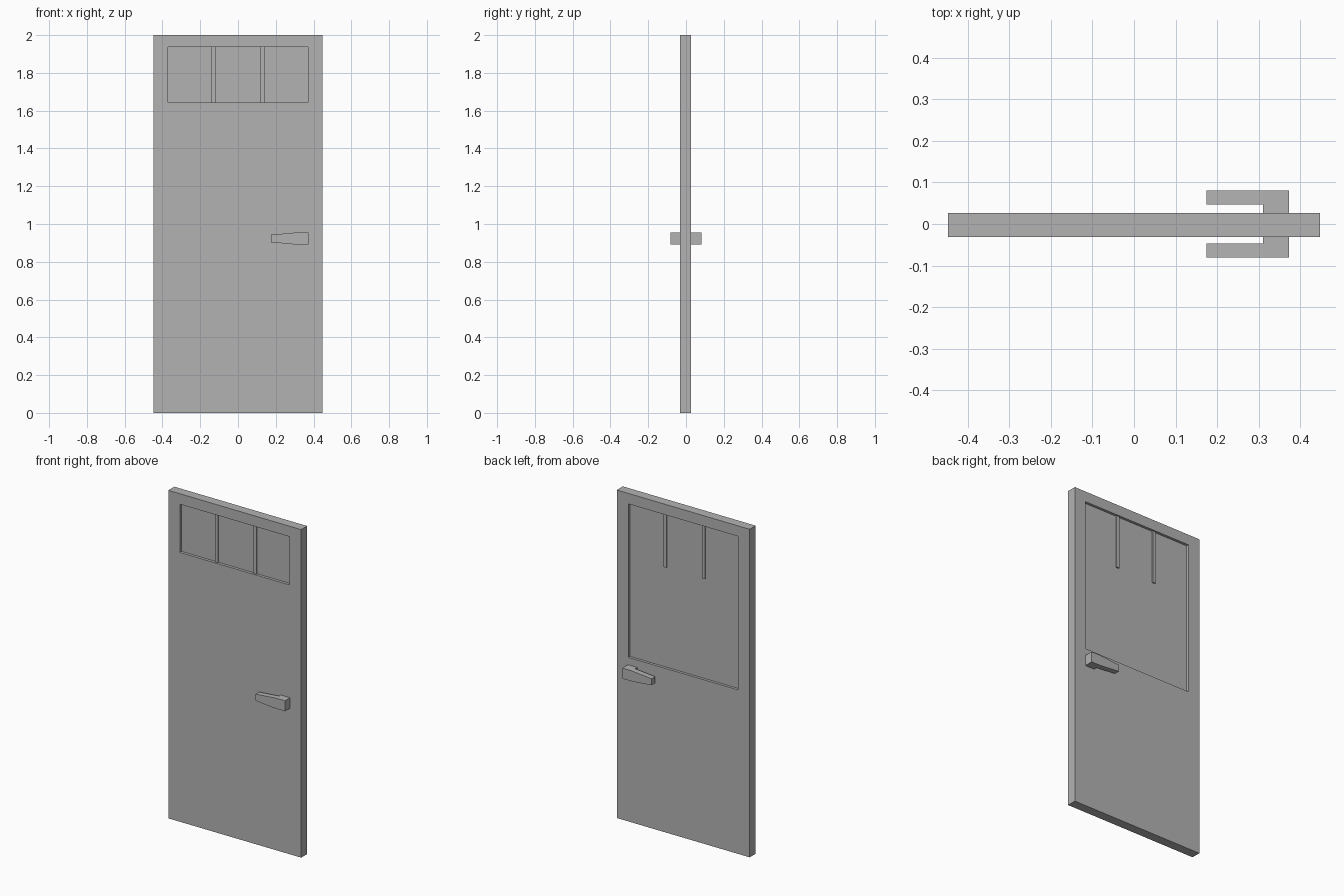
import bpy, bmesh

cube = bpy.data.objects.get("Cube")
if cube:
    bpy.data.objects.remove(cube, do_unlink=True)

grey = bpy.data.materials.new("plain_grey")
grey.use_nodes = True
grey.diffuse_color = (0.45, 0.45, 0.45, 1)
grey.node_tree.nodes["Principled BSDF"].inputs["Base Color"].default_value = grey.diffuse_color


def finish(name, bm):
    bmesh.ops.recalc_face_normals(bm, faces=bm.faces)
    mesh = bpy.data.meshes.new(name)
    bm.to_mesh(mesh)
    bm.free()
    mesh.materials.append(grey)
    obj = bpy.data.objects.new(name, mesh)
    bpy.context.collection.objects.link(obj)
    return obj


def box(x, y, z):
    """Box spanning the given (low, high) ranges."""
    bm = bmesh.new()
    bmesh.ops.create_cube(bm, size=1)
    for v in bm.verts:
        v.co = [r[0] if c < 0 else r[1] for c, r in zip(v.co, (x, y, z))]
    return bm


FRONT, BACK = -0.0315, 0.0265
WINDOW_X, WINDOW_TOP = 0.37, 1.936


def recess(bm, side, bottom, depth):
    """Sink a rectangular panel into the front (-1) or back (1) face."""
    bm.normal_update()
    face = max(bm.faces, key=lambda f: f.normal.y * side * f.calc_area())
    bmesh.ops.inset_individual(bm, faces=[face], thickness=0.08)
    mid = face.calc_center_median()
    for v in face.verts:
        v.co.x = WINDOW_X if v.co.x > mid.x else -WINDOW_X
        v.co.z = WINDOW_TOP if v.co.z > mid.z else bottom
    floor = bmesh.ops.extrude_discrete_faces(bm, faces=[face])["faces"][0]
    bmesh.ops.translate(bm, verts=floor.verts, vec=(0, -side * depth, 0))


# Door leaf: short window in front, long panel behind
door = box((-0.448, 0.448), (FRONT, BACK), (0, 2))
recess(door, -1, 1.642, 0.017)
recess(door, 1, 1.0, 0.016)
finish("door_leaf", door)

# Glazing bars show on both sides of the pane
for side, name in ((-1, "right"), (1, "left")):
    x = side * 0.13
    finish(name + "_glazing_bar",
           box((x - 0.01, x + 0.01), (-0.0225, 0.0185), (1.61, WINDOW_TOP + 0.01)))


# Handles: square post and a lever tapering towards its tip
def handle(name, side, face_y):
    outline = [(0.373, 0.032), (0.31, 0.032), (0.175, 0.02)]
    outline += [(x, -h) for x, h in reversed(outline)]
    bm = bmesh.new()
    lever = bm.faces.new([bm.verts.new((x, side * 0.047, 0.923 + h)) for x, h in outline])
    # split the post end from the lever, then extrude each way
    post, lever = bmesh.utils.face_split(lever, lever.verts[1], lever.verts[4])[0], lever
    if post.calc_center_median().x < lever.calc_center_median().x:
        post, lever = lever, post
    cap = bmesh.ops.extrude_face_region(bm, geom=[post, lever], use_keep_orig=True)["geom"]
    bmesh.ops.translate(bm, verts=[g for g in cap if isinstance(g, bmesh.types.BMVert)],
                        vec=(0, side * 0.034, 0))
    foot = bmesh.ops.extrude_discrete_faces(bm, faces=[post])["faces"][0]
    for v in foot.verts:
        v.co.y = face_y
    finish(name, bm)


handle("front_handle", -1, FRONT)
handle("back_handle", 1, BACK)
